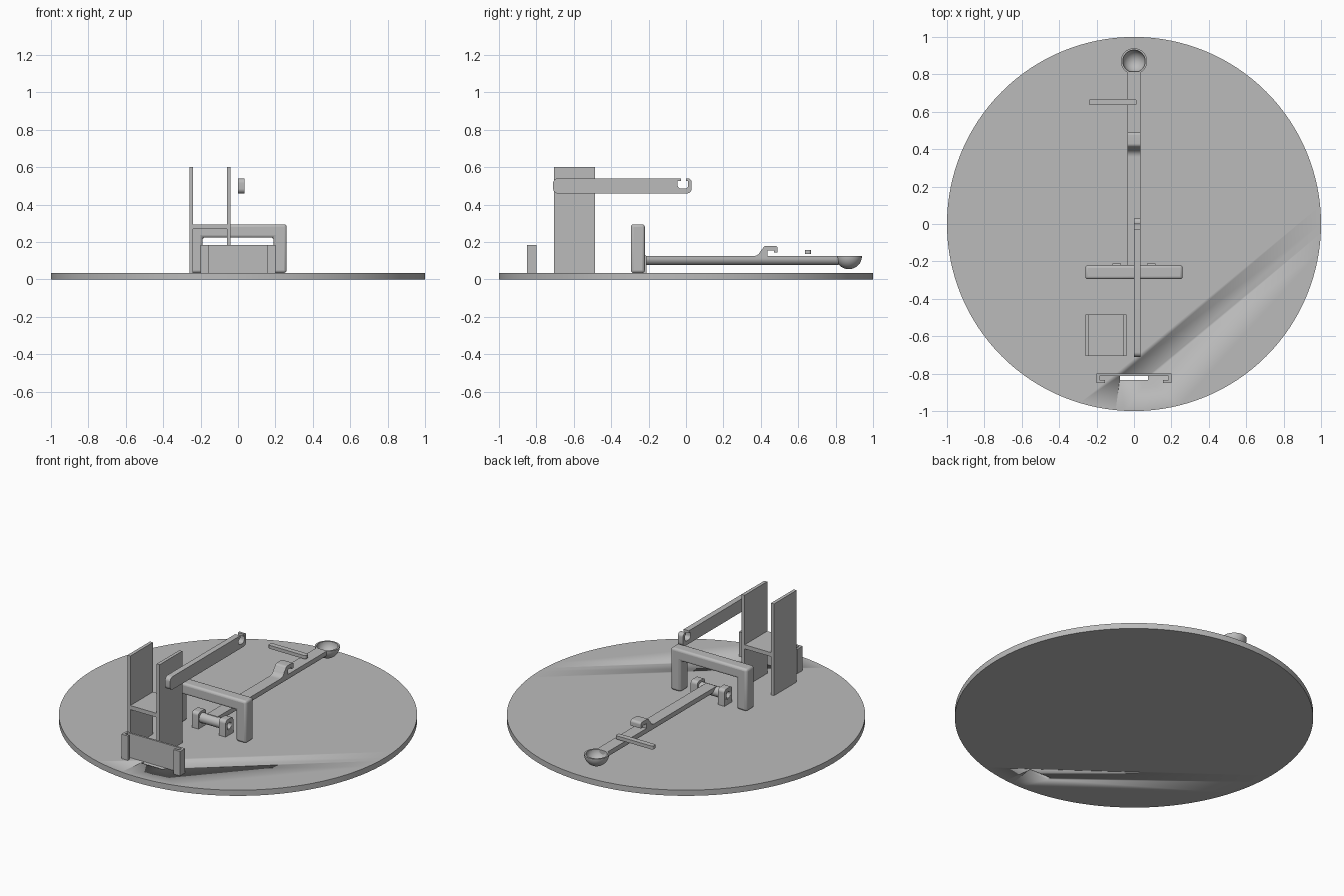
import bpy, bmesh
from math import pi, sin, cos, radians

if "Cube" in bpy.data.objects:
    bpy.data.objects.remove(bpy.data.objects["Cube"], do_unlink=True)

grey = bpy.data.materials.new("plain grey")
grey.use_nodes = True
color = (0.5, 0.5, 0.5, 1)
grey.diffuse_color = color
grey.node_tree.nodes["Principled BSDF"].inputs["Base Color"].default_value = color

FLOOR = 0.035
PLACE = {"x": lambda a, b, d: (d, a, b),
         "y": lambda a, b, d: (a, d, b),
         "z": lambda a, b, d: (a, b, d)}


def finish(name, bm, smooth=True):
    bmesh.ops.recalc_face_normals(bm, faces=bm.faces)
    mesh = bpy.data.meshes.new(name)
    bm.to_mesh(mesh)
    bm.free()
    obj = bpy.data.objects.new(name, mesh)
    bpy.context.collection.objects.link(obj)
    mesh.materials.append(grey)
    if smooth:
        bpy.ops.object.select_all(action="DESELECT")
        obj.select_set(True)
        bpy.context.view_layer.objects.active = obj
        bpy.ops.object.shade_smooth_by_angle(angle=radians(35))
    return obj


def prism(name, outline, axis, lo, hi):
    """Extrude a closed outline along one axis."""
    bm = bmesh.new()
    ends = [[bm.verts.new(PLACE[axis](a, b, d)) for a, b in outline] for d in (lo, hi)]
    for ring in ends:
        bm.faces.new(ring)
    n = len(outline)
    for i in range(n):
        j = (i + 1) % n
        bm.faces.new((ends[0][i], ends[0][j], ends[1][j], ends[1][i]))
    return finish(name, bm)


def arc(a, b, r, start, end, n=8):
    return [(a + r * cos(t), b + r * sin(t))
            for t in (radians(start + (end - start) * i / n) for i in range(n + 1))]


def circle(a, b, r, n):
    return arc(a, b, r, 0, 360, n)[:-1]


def rect(a0, b0, a1, b1):
    return [(a0, b0), (a1, b0), (a1, b1), (a0, b1)]


def rounded(a0, b0, a1, b1, r):
    return (arc(a0 + r, b0 + r, r, 180, 270) + arc(a1 - r, b0 + r, r, 270, 360)
            + arc(a1 - r, b1 - r, r, 0, 90) + arc(a0 + r, b1 - r, r, 90, 180))


def cut(obj, cutter):
    cutter.hide_render = True
    cutter.hide_set(True)
    mod = obj.modifiers.new("cut", "BOOLEAN")
    mod.operation = "DIFFERENCE"
    mod.solver = "EXACT"
    mod.object = cutter


# Round base with a slot through it
base = prism("round_base", circle(0, 0, 1, 128), "z", 0, FLOOR)
cut(base, prism("slot_cutter", rect(-0.075, -0.835, 0.075, -0.812), "z", -0.1, 0.1))

# Channel plate at the front
half = [(0.2, -0.8), (0.2, -0.85), (0.155, -0.85), (0.155, -0.835),
        (0.185, -0.835), (0.185, -0.812)]
channel = half + [(-x, y) for x, y in reversed(half)]
prism("front_channel", channel, "z", FLOOR, 0.185)

# Tower: two tall plates joined by a shelf
for side, x in (("right", -0.26), ("left", -0.06)):
    prism("tower_plate_" + side, rect(-0.705, FLOOR, -0.485, 0.6), "x", x, x + 0.02)
prism("tower_shelf", rect(-0.24, 0.27, -0.06, 0.295), "y", -0.705, -0.485)

# Upper lever with an open notch at its tip
lever = (arc(-0.685, 0.485, 0.025, 180, 270) + arc(0.005, 0.485, 0.025, 270, 360)
         + arc(0.01, 0.52, 0.02, 0, 90) + [(0, 0.54), (0, 0.525), (0.012, 0.525)]
         + arc(-0.008, 0.505, 0.02, 0, -90) + arc(-0.025, 0.505, 0.02, -90, -180)
         + [(-0.045, 0.525), (-0.027, 0.525), (-0.027, 0.54)]
         + arc(-0.685, 0.515, 0.025, 90, 180))
prism("upper_lever", lever, "x", 0, 0.035)

# Arch with softened edges
arch = prism("arch", [(-0.26, FLOOR), (-0.26, 0.295), (0.26, 0.295), (0.26, FLOOR),
                      (0.19, FLOOR), (0.19, 0.225), (-0.19, 0.225), (-0.19, FLOOR)],
             "y", -0.295, -0.22)
bevel = arch.modifiers.new("soft edges", "BEVEL")
bevel.width = 0.014
bevel.segments = 3

# Pivot blocks with holes, and the hub between them
for side, x in (("right", -0.115), ("left", 0.07)):
    outline = [(-0.285, FLOOR), (-0.21, FLOOR)] + arc(-0.23, 0.115, 0.02, 0, 90) \
        + arc(-0.265, 0.115, 0.02, 90, 180)
    block = prism("pivot_block_" + side, outline, "x", x, x + 0.045)
    cut(block, prism("pivot_cutter_" + side, circle(-0.248, 0.092, 0.02, 24),
                     "x", x - 0.02, x + 0.06))
prism("pivot_hub", circle(-0.248, 0.092, 0.03, 32), "x", -0.07, 0.07)

# Throwing arm: flat top, rounded underside
arm = [(0.036, 0.125)] + arc(0, 0.113, 0.036, 0, -180, 16) + [(-0.036, 0.125)]
prism("throwing_arm", arm, "y", -0.248, 0.815)

# Catch hook on the arm
hook = ([(0.435, 0.115), (0.36, 0.115)] + arc(0.36, 0.165, 0.04, -90, -20)
        + arc(0.43, 0.16, 0.02, 160, 90) + arc(0.475, 0.165, 0.015, 90, 0)
        + [(0.49, 0.145), (0.47, 0.145), (0.47, 0.155), (0.435, 0.155)])
prism("catch_hook", hook, "x", -0.036, 0.036)

# Hollow bowl: spin an outer and an inner quarter arc
bm = bmesh.new()
profile = arc(0, 0.125, 0.07, -90, 0, 14) + arc(0, 0.125, 0.06, 0, -90, 14)
verts = [bm.verts.new((a, 0, b)) for a, b in profile]
edges = [bm.edges.new(pair) for pair in zip(verts, verts[1:])]
bmesh.ops.spin(bm, geom=verts + edges, cent=(0, 0, 0), axis=(0, 0, 1),
               angle=2 * pi, steps=48, use_duplicate=False)
bmesh.ops.remove_doubles(bm, verts=bm.verts, dist=0.0005)
bowl = finish("bowl", bm)
bowl.location.y = 0.87

# Loose release pin above the arm
prism("release_pin", rounded(-0.24, 0.635, 0.015, 0.667, 0.01), "z", 0.136, 0.157)
